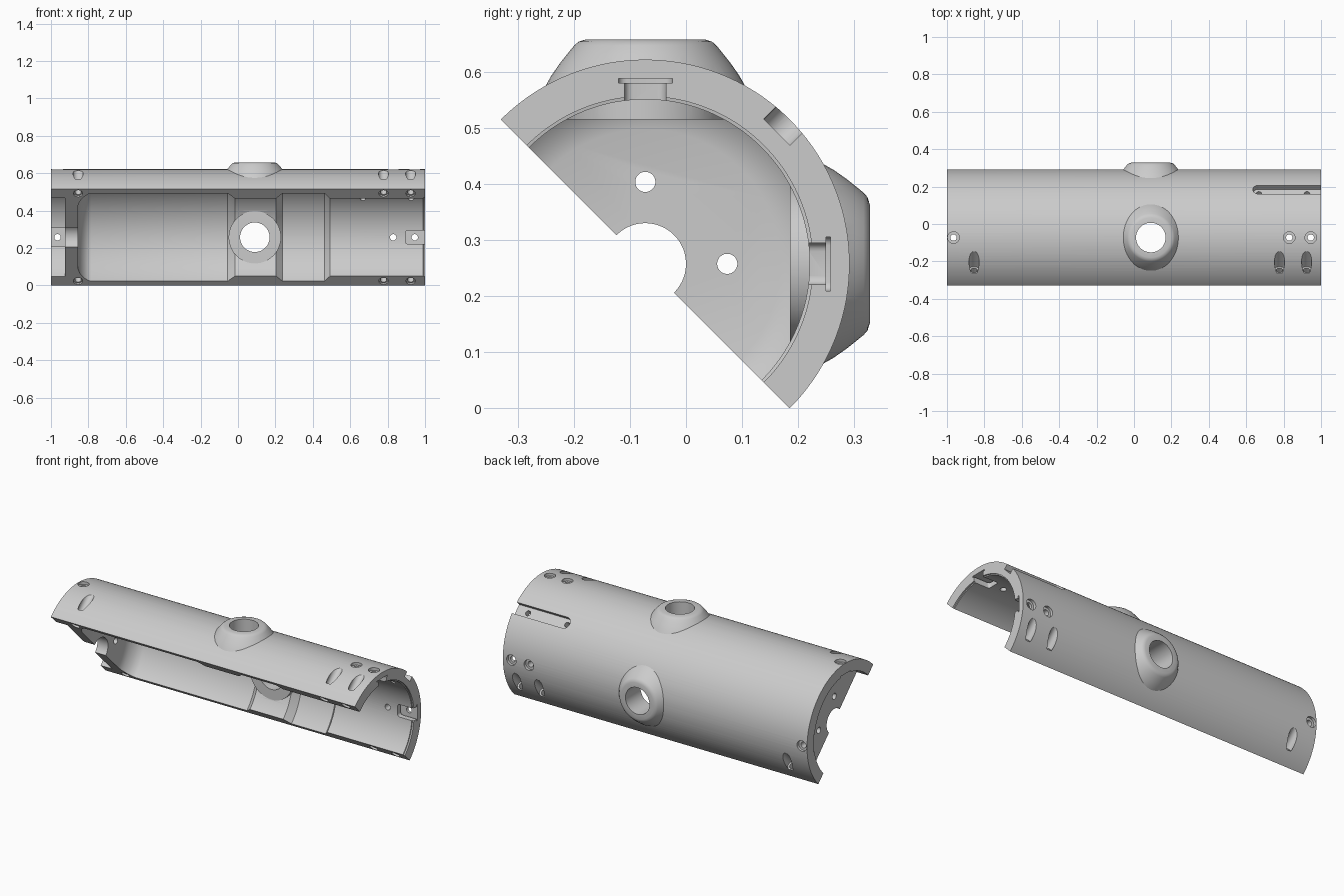
import bpy, bmesh, math
from mathutils import Matrix, Vector

cube = bpy.data.objects.get("Cube")
if cube:
    bpy.data.objects.remove(cube, do_unlink=True)

AXIS = Vector((0, -0.0725, 0.2575))      # centre line of the half tube
R = 0.364                                # outer radius
BORE = 0.293                             # narrow bore radius
WIDE = 0.332                             # relieved bore radius
UP, BACK, MID = Vector((0, 0, 1)), Vector((0, 1, 0)), Vector((0, 1, 1)).normalized()

grey = bpy.data.materials.new("satin grey")
grey.use_nodes = True
COLOUR = (0.6, 0.6, 0.6, 1)
grey.diffuse_color = COLOUR
grey.node_tree.nodes["Principled BSDF"].inputs["Base Color"].default_value = COLOUR


def radial(d, x, side=0.0):
    """Frame at position x: local X along the tube, local Z pointing outward along d."""
    t = d.cross(Vector((1, 0, 0)))
    m = Matrix((Vector((1, 0, 0)), t, d)).transposed().to_4x4()
    m.translation = AXIS + Vector((x, 0, 0)) + t * side
    return m


def along_tube(y=0.0, z=0.0):
    """Frame whose local Z runs along the tube."""
    m = Matrix((Vector((0, 1, 0)), Vector((0, 0, 1)), Vector((1, 0, 0)))).transposed().to_4x4()
    m.translation = AXIS + Vector((0, y, z))
    return m


def finish(name, bm, matrix):
    bmesh.ops.transform(bm, matrix=matrix, verts=bm.verts)
    bmesh.ops.recalc_face_normals(bm, faces=bm.faces)
    me = bpy.data.meshes.new(name)
    bm.to_mesh(me)
    bm.free()
    me.materials.append(grey)
    ob = bpy.data.objects.new(name, me)
    bpy.context.collection.objects.link(ob)
    return ob


def lathe(name, profile, matrix, steps=32):
    """Solid of revolution about local Z from (radius, height) points."""
    bm = bmesh.new()
    rings = []
    for r, h in profile:
        rings.append([bm.verts.new((r * math.cos(a), r * math.sin(a), h))
                      for a in (2 * math.pi * (i + 0.5) / steps for i in range(steps))])
    for lo, hi in zip(rings, rings[1:]):
        for i in range(steps):
            j = (i + 1) % steps
            bm.faces.new((lo[i], lo[j], hi[j], hi[i]))
    bm.faces.new(rings[0][::-1])
    bm.faces.new(rings[-1])
    return finish(name, bm, matrix)


def rod(r, lo, hi, matrix, steps=32):
    return lathe("drill", [(r, lo), (r, hi)], matrix, steps)


def block(x0, x1, half, lo, hi, matrix, corner=0.0):
    bm = bmesh.new()
    bmesh.ops.create_cube(bm, size=1)
    for v in bm.verts:
        v.co = Vector(((x0 + x1) / 2 + v.co.x * (x1 - x0), v.co.y * 2 * half,
                       (lo + hi) / 2 + v.co.z * (hi - lo)))
    if corner:
        edges = [e for e in bm.edges if abs(e.verts[0].co.z - e.verts[1].co.z) > 1e-4]
        bmesh.ops.bevel(bm, geom=edges, offset=corner, segments=4, profile=0.5, affect='EDGES')
    return finish("cutter", bm, matrix)


def combine(target, other, operation='DIFFERENCE'):
    mod = target.modifiers.new("join", 'BOOLEAN')
    mod.operation, mod.solver, mod.object = operation, 'EXACT', other
    bpy.context.view_layer.objects.active = target
    bpy.ops.object.modifier_apply(modifier=mod.name)
    bpy.data.objects.remove(other, do_unlink=True)


# Outer half cylinder
shell = lathe("half_tube_shell", [(R, -1), (R, 1)], along_tube(), 128)
combine(shell, block(-2, 2, 1, -1, 0, radial(MID, 0)))

# Flared outer bosses around the two ports
PORT = 0.09
boss = [(0.182, 0.31), (0.168, 0.335), (0.152, 0.358), (0.14, 0.373),
        (0.127, 0.389), (0.119, 0.396), (0.106, 0.4)]
for d in (UP, BACK):
    combine(shell, lathe("boss", boss, radial(d, PORT), 64), 'UNION')

# Stepped cavity and the open recess beyond the end bulkhead
cavity = [(0.24, -0.855), (0.272, -0.846), (0.305, -0.825), (0.325, -0.803), (WIDE, -0.785),
          (WIDE, -0.055), (BORE, -0.016), (BORE, 0.203), (WIDE, 0.238), (WIDE, 0.463),
          (BORE, 0.492), (BORE, 0.99), (0.2985, 0.991), (0.2985, 1.1)]
combine(shell, lathe("cavity", cavity, along_tube(), 128))
combine(shell, rod(0.2975, -1.1, -0.925, along_tube(), 128))

# Bulkhead bore and its two through holes
combine(shell, rod(0.0725, -1.1, -0.7, along_tube(), 64))
for y, z in ((0.146, 0), (0, 0.146)):
    combine(shell, rod(0.018, -0.99, -0.7, along_tube(y, z)))

# Flat inner pads and open ports
for d in (UP, BACK):
    combine(shell, lathe("pad", [(0.14, 0.2575), (0.14, 0.33)], radial(d, PORT), 64), 'UNION')
for d in (UP, BACK):
    combine(shell, rod(0.079, 0.2, 0.5, radial(d, PORT), 64))

# Inner key pockets at the open end, shallow flats at the bulkhead end
for d in (UP, BACK):
    m = radial(d, 0)
    combine(shell, block(0.895, 1.1, 0.037, 0.25, 0.325, m, 0.015))
    combine(shell, block(0.885, 1.1, 0.048, 0.322, 0.33, m, 0.015))
    combine(shell, block(-1.1, -0.926, 0.05, 0.25, 0.302, m))

# Counterbored radial screw holes
for d in (UP, BACK):
    for x in (-0.965, 0.83, 0.945):
        combine(shell, rod(0.017, 0.25, 0.4, radial(d, x)))
        combine(shell, rod(0.031, 0.347, 0.4, radial(d, x)))

# Clamping screw holes square to the split face, along both edges
for side in (-0.331, 0.331):
    for x in (-0.855, 0.778, 0.923):
        m = radial(MID, x, side)
        combine(shell, rod(0.017, -0.05, 0.3, m))
        combine(shell, rod(0.025, -0.05, 0.01, m))
        combine(shell, rod(0.027, 0.085, 0.3, m))

# Long outer slot, rounded at its blind end, with two small holes
HALF = 0.033
combine(shell, block(0.635 + HALF, 1.1, HALF, 0.332, 0.4, radial(MID, 0)))
combine(shell, rod(HALF, 0.332, 0.4, radial(MID, 0.635 + HALF)))
for x in (0.668, 0.925):
    combine(shell, rod(0.015, 0.25, 0.4, radial(MID, x)))

# Smooth curved walls with crisp edges
bpy.ops.object.select_all(action='DESELECT')
shell.select_set(True)
bpy.context.view_layer.objects.active = shell
bpy.ops.object.shade_smooth_by_angle(angle=math.radians(30))
